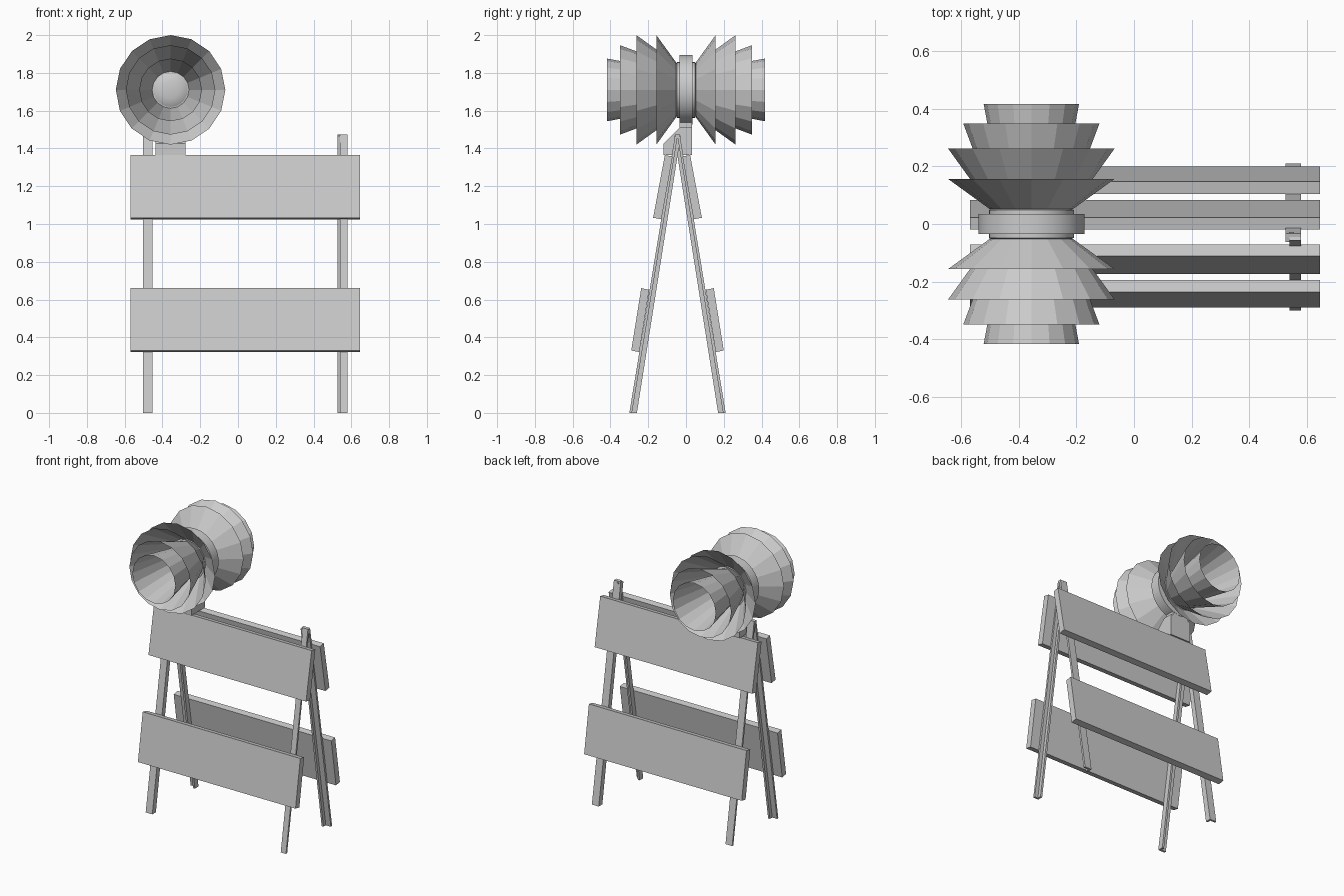
import bpy, bmesh, math

if "Cube" in bpy.data.objects:
    bpy.data.objects.remove(bpy.data.objects["Cube"])

APEX = -0.045                    # y of the plane where front and back legs meet
LAMP_X, LAMP_Z = -0.357, 1.71


def finish(name, bm, closed=True):
    if closed:
        bmesh.ops.recalc_face_normals(bm, faces=bm.faces)
    me = bpy.data.meshes.new(name)
    bm.to_mesh(me)
    bm.free()
    ob = bpy.data.objects.new(name, me)
    bpy.context.collection.objects.link(ob)
    return ob


def slab(name, x0, x1, profile, back=False):
    """Extrude a (y, z) profile along x; back mirrors it over the apex plane."""
    bm = bmesh.new()
    pts = [(2 * APEX - y if back else y, z) for y, z in profile]
    face = bm.faces.new([bm.verts.new((x0, y, z)) for y, z in pts])
    ext = bmesh.ops.extrude_face_region(bm, geom=[face])
    moved = [v for v in ext['geom'] if isinstance(v, bmesh.types.BMVert)]
    bmesh.ops.translate(bm, verts=moved, vec=(x1 - x0, 0, 0))
    return finish(name, bm)


def lathe(name, profile, sides, side=1, smooth=False, closed=False):
    """Spin a (y, radius) profile around the lamp axis."""
    bm = bmesh.new()
    rings = []
    for y, r in profile:
        rings.append([bm.verts.new((LAMP_X + r * math.cos(a), side * y, LAMP_Z + r * math.sin(a)))
                      for a in (2 * math.pi * i / sides for i in range(sides))])
    for a, b in zip(rings, rings[1:]):
        for i in range(sides):
            j = (i + 1) % sides
            bm.faces.new((a[i], a[j], b[j], b[i]))
    if closed:
        bm.faces.new(rings[0])
        bm.faces.new(rings[-1])
    ob = finish(name, bm)
    if smooth:
        bpy.ops.object.select_all(action='DESELECT')
        bpy.context.view_layer.objects.active = ob
        ob.select_set(True)
        bpy.ops.object.shade_smooth_by_angle(angle=math.radians(35))
    return ob


# Boards on both sloping sides
upper = [(-0.112, 1.365), (-0.071, 1.357), (-0.13, 1.025), (-0.174, 1.033)]
lower = [(-0.237, 0.66), (-0.195, 0.652), (-0.247, 0.322), (-0.29, 0.33)]
for back in (False, True):
    tag = "back" if back else "front"
    slab("upper_board_" + tag, -0.57, 0.647, upper, back)
    slab("lower_board_" + tag, -0.57, 0.647, lower, back)


# Angle-section legs: a flange against the boards and a web along one edge
def leg(name, x0, x1, web_x0, web_x1, back):
    flange = [(-0.30, 0), (-0.286, 0), (-0.043, 1.472), (-0.057, 1.475)]
    web = [(-0.29, 0), (-0.26, 0), (-0.028, 1.467), (-0.05, 1.473)]
    slab(name + "_flange", x0, x1, flange, back)
    slab(name + "_web", web_x0, web_x1, web, back)


leg("front_right_leg", 0.54, 0.58, 0.54, 0.554, False)
leg("back_right_leg", 0.527, 0.58, 0.527, 0.541, True)
leg("front_left_leg", -0.503, -0.452, -0.466, -0.452, False)
leg("back_left_leg", -0.503, -0.452, -0.466, -0.452, True)

# Lamp bracket and neck
slab("lamp_bracket", -0.437, -0.277,
     [(-0.035, 1.51), (0.032, 1.51), (0.032, 1.365), (-0.12, 1.365), (-0.12, 1.425)])
slab("lamp_neck", -0.42, -0.294, [(-0.035, 1.50), (0.032, 1.50), (0.032, 1.56), (-0.035, 1.56)])

# Lamp hub with a raised centre band
lathe("lamp_hub", [(-0.055, 0.135), (-0.048, 0.148), (0.048, 0.148), (0.055, 0.135)],
      32, smooth=True, closed=True)
lathe("lamp_band", [(-0.034, 0.184), (0.034, 0.184)], 32, smooth=True, closed=True)

# Nested open hoods on both sides: (rim y, rim radius, base radius)
hoods = [(0.418, 0.166, 0.097), (0.35, 0.237, 0.125), (0.263, 0.29, 0.138), (0.157, 0.29, 0.145)]
for side, tag in ((-1, "front"), (1, "back")):
    for n, (y, r, base) in enumerate(hoods, 1):
        lathe(f"{tag}_hood_{n}", [(0.052, base), (y, r)], 16, side)
    lathe(f"{tag}_lens", [(0.05, 0.097), (0.062, 0.08), (0.07, 0.045), (0.072, 0.01)],
          24, side, smooth=True, closed=True)
